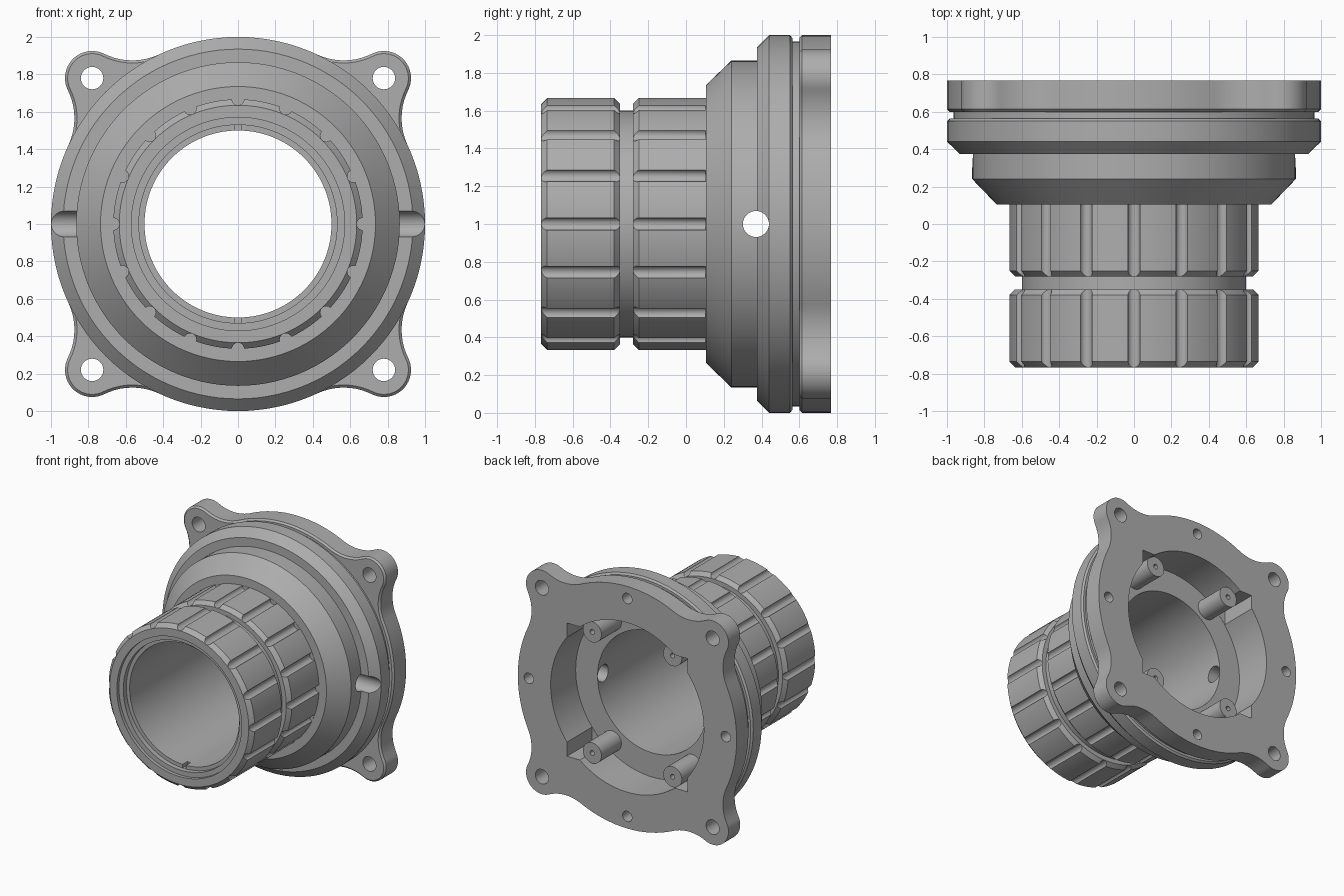
import bpy, bmesh, math
from math import cos, sin, pi, radians
from mathutils import Matrix, Vector

cube = bpy.data.objects.get("Cube")
if cube:
    bpy.data.objects.remove(cube, do_unlink=True)

grey = bpy.data.materials.new("machined grey")
grey.use_nodes = True
COLOUR = (0.42, 0.42, 0.42, 1)
grey.diffuse_color = COLOUR
grey.node_tree.nodes["Principled BSDF"].inputs["Base Color"].default_value = COLOUR

AXIS_Z = 1.0      # height of the shared axis, which runs along y
BACK = 0.767      # half the length
PLATE = 0.60      # front of the mounting plate
FLOOR = 0.44      # floor of the rear cavity
LUG = 0.78        # lug offset in x and z


def finish(name, bm):
    bmesh.ops.recalc_face_normals(bm, faces=bm.faces)
    mesh = bpy.data.meshes.new(name)
    bm.to_mesh(mesh)
    bm.free()
    mesh.materials.append(grey)
    ob = bpy.data.objects.new(name, mesh)
    ob.location.z = AXIS_Z
    bpy.context.collection.objects.link(ob)
    return ob


def rod(bm, x, z, r, y0, y1, sides=32):
    """Cylinder parallel to the main axis."""
    m = Matrix.Translation((x, (y0 + y1) / 2, z)) @ Matrix.Rotation(pi / 2, 4, 'X')
    bmesh.ops.create_cone(bm, cap_ends=True, segments=sides, radius1=r,
                          radius2=r, depth=y1 - y0, matrix=m)


def box(bm, wx, wz, y0, y1):
    m = Matrix.Translation((0, (y0 + y1) / 2, 0)) @ Matrix.Diagonal((wx, y1 - y0, wz, 1))
    bmesh.ops.create_cube(bm, size=1, matrix=m)


def select_only(ob):
    bpy.ops.object.select_all(action='DESELECT')
    ob.select_set(True)
    bpy.context.view_layer.objects.active = ob


def cut(ob, bm):
    cutter = finish("cutter", bm)
    cutter.hide_render = True
    mod = ob.modifiers.new("cut", 'BOOLEAN')
    mod.operation = 'DIFFERENCE'
    mod.solver = 'EXACT'
    mod.object = cutter
    select_only(ob)
    bpy.ops.object.modifier_apply(modifier=mod.name)
    bpy.data.objects.remove(cutter, do_unlink=True)


def smooth(ob):
    select_only(ob)
    bpy.ops.object.shade_smooth_by_angle(angle=radians(30))


def corner_pockets():
    bm = bmesh.new()
    box(bm, 1.1, 1.1, FLOOR + 0.002, 0.9)
    return bm


# Turned body: ribbed barrel, cone, stepped collar, bore and rear cavity
profile = [
    (0.57, -BACK), (0.635, -BACK), (0.667, -0.735), (0.667, -0.38), (0.637, -0.35),
    (0.6, -0.35), (0.6, -0.28), (0.637, -0.28), (0.667, -0.25), (0.667, 0.105),
    (0.735, 0.105), (0.865, 0.24), (0.865, 0.375), (0.935, 0.375), (1.0, 0.44),
    (1.0, 0.55), (0.985, 0.563), (0.965, 0.563), (0.965, PLATE), (0.7, PLATE),
    (0.7, FLOOR), (0.5, FLOOR), (0.5, -0.70), (0.53, -0.70), (0.53, -0.74), (0.57, -0.74),
]
bm = bmesh.new()
verts = [bm.verts.new((r, y, 0)) for r, y in profile]
edges = [bm.edges.new((v, verts[i - 1])) for i, v in enumerate(verts)]
bmesh.ops.spin(bm, geom=verts + edges, cent=(0, 0, 0), axis=(0, 1, 0),
               angle=2 * pi, steps=112)
bmesh.ops.remove_doubles(bm, verts=bm.verts, dist=0.0005)
body = finish("barrel_and_collar", bm)

# Sixteen rounded grooves along the barrel
bm = bmesh.new()
for i in range(16):
    a = i * pi / 8
    rod(bm, 0.668 * cos(a), 0.668 * sin(a), 0.033, -0.9, 0.103, 16)
cut(body, bm)

# Cross hole through both sides
bm = bmesh.new()
bmesh.ops.create_cone(bm, cap_ends=True, segments=40, radius1=0.069, radius2=0.069, depth=2.4,
                      matrix=Matrix.Translation((0, 0.37, 0)) @ Matrix.Rotation(pi / 2, 4, 'Y'))
cut(body, bm)

# Key slots in the front lip, and the square corners of the rear cavity
bm = bmesh.new()
box(bm, 0.03, 1.056, -0.9, -0.64)
cut(body, bm)
cut(body, corner_pockets())
smooth(body)


# Mounting plate outline: disc blended into four lugs by concave fillets
def arc(cx, cy, r, a0, a1, n):
    return [Vector((cx + r * cos(a0 + (a1 - a0) * i / n),
                    cy + r * sin(a0 + (a1 - a0) * i / n))) for i in range(n)]


lug_r, dist, delta = 0.145, LUG * math.sqrt(2), radians(20)
fillet = ((1 + dist ** 2 - 2 * dist * cos(delta) - lug_r ** 2)
          / (2 * (dist * cos(delta) - 1 + lug_r)))
fx, fy = (1 + fillet) * cos(delta), (1 + fillet) * sin(delta)
alpha = math.atan2(fy, fx - dist)
half = (arc(dist, 0, lug_r, 0, alpha, 12)
        + arc(fx, fy, fillet, alpha + pi, delta + pi, 10)
        + arc(0, 0, 1, delta, pi / 4, 8))
quarter = [Vector((p.x, -p.y)) for p in reversed(half[1:])] + half
bm = bmesh.new()
ring = []
for k in range(4):
    turn = Matrix.Rotation(pi / 4 + k * pi / 2, 2)
    ring += [turn @ p for p in quarter]
    ring.append(turn @ Vector((cos(pi / 4), sin(pi / 4))))
front = bm.faces.new([bm.verts.new((p.x, PLATE, p.y)) for p in ring])
rim = list(front.edges)
solid = bmesh.ops.extrude_face_region(bm, geom=[front], use_keep_orig=True)
bmesh.ops.translate(bm, vec=(0, BACK - PLATE, 0),
                    verts=[g for g in solid["geom"] if isinstance(g, bmesh.types.BMVert)])
bmesh.ops.recalc_face_normals(bm, faces=bm.faces)
bmesh.ops.bevel(bm, geom=rim, offset=0.014, segments=1, affect='EDGES')
plate = finish("mounting_plate", bm)

# Central opening, lug holes and blind screw holes
bm = bmesh.new()
rod(bm, 0, 0, 0.7, 0.5, 0.9, 112)
for k in range(4):
    a = k * pi / 2
    rod(bm, 0.9 * cos(a), 0.9 * sin(a), 0.043, PLATE + 0.005, 0.9, 24)
    rod(bm, dist * cos(a + pi / 4), dist * sin(a + pi / 4), 0.06, 0.5, 0.9)
cut(plate, bm)
cut(plate, corner_pockets())
smooth(plate)

# Four screw posts standing in the cavity
for sx, side in ((1, "left"), (-1, "right")):
    for sz, level in ((1, "upper"), (-1, "lower")):
        bm = bmesh.new()
        rod(bm, sx * 0.367, sz * 0.5, 0.085, FLOOR - 0.02, 0.70)
        post = finish(f"{level}_{side}_post", bm)
        bm = bmesh.new()
        rod(bm, sx * 0.367, sz * 0.5, 0.02, 0.55, 0.9, 16)
        cut(post, bm)
        smooth(post)
